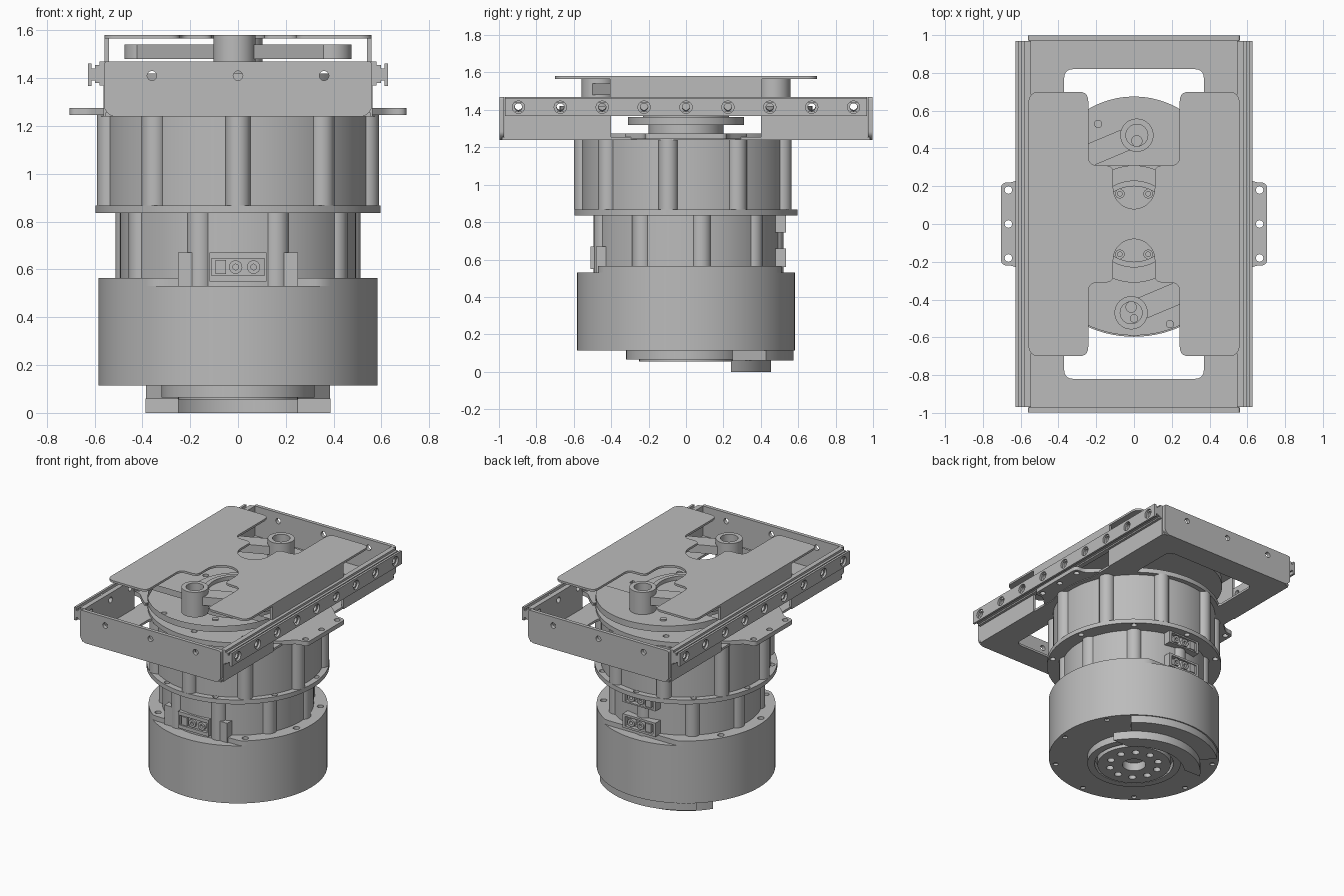
import bpy, bmesh
from math import sin, cos, pi, radians
from mathutils import Vector

cube = bpy.data.objects.get("Cube")
if cube:
    bpy.data.objects.remove(cube, do_unlink=True)

grey = bpy.data.materials.new("metal_grey")
grey.use_nodes = True
grey.diffuse_color = (0.5, 0.5, 0.5, 1)
grey.node_tree.nodes["Principled BSDF"].inputs["Base Color"].default_value = (0.5, 0.5, 0.5, 1)


# ---- outline helpers (2D point lists) ----
def circle(r, cx=0, cy=0, n=64):
    return [(cx + r * cos(2 * pi * i / n), cy + r * sin(2 * pi * i / n)) for i in range(n)]


def arc(r, a0, a1, cx=0, cy=0, n=24):
    steps = [radians(a0 + (a1 - a0) * i / n) for i in range(n + 1)]
    return [(cx + r * cos(a), cy + r * sin(a)) for a in steps]


def rect(x0, x1, y0, y1):
    return [(x0, y0), (x1, y0), (x1, y1), (x0, y1)]


def fillet(points, r, n=5):
    out = []
    for i, p in enumerate(points):
        p = Vector(p)
        a, b = Vector(points[i - 1]), Vector(points[(i + 1) % len(points)])
        s = p + (a - p).normalized() * min(r, (a - p).length * 0.48)
        e = p + (b - p).normalized() * min(r, (b - p).length * 0.48)
        for k in range(n + 1):
            t = k / n
            out.append(tuple(s * (1 - t) ** 2 + p * 2 * t * (1 - t) + e * t * t))
    return out


def clamp(points, x=(-9, 9), y=(-9, 9)):
    out = []
    for px, py in points:
        q = (min(max(px, x[0]), x[1]), min(max(py, y[0]), y[1]))
        if not out or q != out[-1]:
            out.append(q)
    return out


def hole_ring(r, count, size, start=-90):
    angles = [radians(start + 360 * i / count) for i in range(count)]
    return [circle(size, r * cos(a), r * sin(a), 16) for a in angles]


# ---- solid from outlines (first is the border, the rest are holes) ----
def plate(name, loops, lo, hi, axis="z"):
    curve = bpy.data.curves.new(name, "CURVE")
    curve.dimensions = "2D"
    curve.fill_mode = "BOTH"
    curve.extrude = (hi - lo) / 2
    for loop in loops:
        spline = curve.splines.new("POLY")
        spline.points.add(len(loop) - 1)
        for point, (a, b) in zip(spline.points, loop):
            point.co = (a, b, 0, 1)
        spline.use_cyclic_u = True
    temp = bpy.data.objects.new(name + "_curve", curve)
    bpy.context.collection.objects.link(temp)
    graph = bpy.context.evaluated_depsgraph_get()
    mesh = bpy.data.meshes.new_from_object(temp.evaluated_get(graph))
    bpy.data.objects.remove(temp, do_unlink=True)
    bm = bmesh.new()
    bm.from_mesh(mesh)
    for v in bm.verts:
        a, b, c = v.co.x, v.co.y, v.co.z + (lo + hi) / 2
        v.co = {"z": (a, b, c), "x": (c, a, b), "y": (a, c, b)}[axis]
    bmesh.ops.remove_doubles(bm, verts=bm.verts, dist=1e-5)
    bmesh.ops.recalc_face_normals(bm, faces=bm.faces)
    bm.to_mesh(mesh)
    bm.free()
    mesh.materials.clear()
    mesh.materials.append(grey)
    ob = bpy.data.objects.new(name, mesh)
    bpy.context.collection.objects.link(ob)
    bpy.ops.object.select_all(action="DESELECT")
    ob.select_set(True)
    bpy.context.view_layer.objects.active = ob
    bpy.ops.object.shade_smooth_by_angle(angle=radians(30))
    return ob


# ---- lower drum and its underside ----
plate("lower_drum", [circle(0.584, n=96)], 0.13, 0.53)
plate("drum_bottom", [circle(0.584, n=96)] + hole_ring(0.545, 9, 0.018), 0.115, 0.13)
plate("drum_rim", [clamp(circle(0.584, n=96), y=(-0.47, 0.51))] + hole_ring(0.54, 9, 0.022, -50)[:3]
      + hole_ring(0.54, 9, 0.022, 150)[:3], 0.53, 0.565)
plate("bottom_collar", [circle(0.32), circle(0.27)], 0.065, 0.115)
plate("output_flange", [circle(0.25), circle(0.08)] + hole_ring(0.17, 10, 0.026), 0.055, 0.115)
plate("stop_base", [arc(0.575, 48, 132) + arc(0.345, 134, 46)], 0.06, 0.115)
plate("stop_crescent", [arc(0.455, 32, 148) + arc(0.345, 136, 44)], 0, 0.06)

# ---- middle section with screw columns ----
plate("middle_core", [circle(0.495, n=96)], 0.53, 0.84)
for loop in hole_ring(0.465, 9, 0.055, -70):
    plate("middle_column", [loop], 0.53, 0.84)


# ---- connector sockets ----
def socket(name, z0, z1, side, face, width):
    y0, y1 = sorted((side * face, side * (face - 0.03)))
    b0, b1 = sorted((side * (face - 0.03), side * 0.4))
    mid = (z0 + z1) / 2
    frame = rect(-width, width, z0, z1)
    plate(name + "_frame", [frame, rect(-0.11, 0.11, mid - 0.035, mid + 0.035)], y0, y1, "y")
    plate(name + "_body", [frame], b0, b1, "y")
    for x in (-0.01, 0.065):
        plate(name + "_pin", [circle(0.028, x, mid, 16), circle(0.012, x, mid, 16)], y0, y1, "y")
    plate(name + "_key", [rect(-0.095, -0.05, mid - 0.03, mid + 0.03)], y0, y1, "y")


socket("front_socket", 0.55, 0.67, -1, 0.51, 0.12)
socket("back_low_socket", 0.56, 0.66, 1, 0.535, 0.13)
socket("back_high_socket", 0.745, 0.835, 1, 0.535, 0.13)
plate("front_pod", [rect(-0.25, 0.25, 0.53, 0.67)], -0.48, -0.38, "y")

# ---- upper section ----
plate("upper_flange", [circle(0.597, n=96)] + hole_ring(0.565, 9, 0.02, -70), 0.835, 0.867)
plate("upper_core", [circle(0.555, n=96)], 0.867, 1.245)
for loop in hole_ring(0.545, 9, 0.053):
    plate("upper_column", [loop], 0.867, 1.245)

# ---- mounting disc with side ears ----
plate("mount_disc", [circle(0.59, n=96)] + hole_ring(0.5, 9, 0.02), 1.24, 1.275)
for s in (-1, 1):
    ear = [(0.5, -0.34), (0.56, -0.29), (0.63, -0.22), (0.705, -0.22),
           (0.705, 0.22), (0.63, 0.22), (0.56, 0.29), (0.5, 0.34)]
    holes = [circle(0.02, s * 0.665, y, 16) for y in (-0.18, 0, 0.18)]
    plate("mount_ear", [fillet([(s * x, y) for x, y in ear], 0.035)] + holes, 1.245, 1.275)
plate("pivot_base", [circle(0.2)], 1.275, 1.32)
plate("pivot_disc", [circle(0.31)], 1.32, 1.363)
plate("pivot_ring", [circle(0.23), circle(0.2)], 1.363, 1.39)

# ---- sheet metal tray ----
windows = [fillet(rect(-0.37, 0.37, y - 0.185, y + 0.185), 0.05) for y in (-0.635, 0.635)]
plate("tray_floor", [rect(-0.555, 0.555, -0.985, 0.985)] + windows, 1.24, 1.256)
hole_y = [-0.896 + 0.224 * i for i in range(9)]
for s in (-1, 1):
    end = fillet([(-0.56, 1.27), (-0.53, 1.24), (0.53, 1.24), (0.56, 1.27), (0.56, 1.47), (-0.56, 1.47)], 0.015)
    holes = [circle(0.02, x, 1.41, 16) for x in (-0.36, 0, 0.36)]
    lo, hi = sorted((s * 0.972, s * 0.998))
    plate("tray_end", [end] + holes, lo, hi, "y")
    # side wall, open above the mounting ear
    wall = [(-0.97, 1.24), (-0.4, 1.24), (-0.4, 1.37), (0.4, 1.37),
            (0.4, 1.24), (0.97, 1.24), (0.97, 1.47), (-0.97, 1.47)]
    lo, hi = sorted((s * 0.545, s * 0.562))
    plate("tray_side", [wall] + [circle(0.02, y, 1.42, 16) for y in hole_y], lo, hi, "x")
    # slide rail: nested channels, drilled along their length
    for part, x0, x1, z0, z1, r in (("inner", 0.562, 0.58, 1.37, 1.47, 0.02),
                                    ("middle", 0.58, 0.598, 1.38, 1.455, 0.02),
                                    ("web", 0.598, 0.612, 1.39, 1.44, 0.02),
                                    ("outer", 0.612, 0.628, 1.367, 1.462, 0.033)):
        lo, hi = sorted((s * x0, s * x1))
        drill = [circle(min(r, (z1 - z0) * 0.45), y, (z0 + z1) / 2, 20) for y in hole_y]
        plate("rail_" + part, [rect(-0.968, 0.968, z0, z1)] + drill, lo, hi, "x")

# ---- pivots, dishes and swing arms, one at each end ----
for s in (-1, 1):
    dish = clamp(circle(0.475, 0, 0.2), y=(0.31, 9))
    plate("dish", [[(s * x, s * y) for x, y in dish]], 1.375, 1.42)
    hx, hy = s * 0.015, s * 0.47
    plate("pivot_tube", [circle(0.088, hx, hy, 40), circle(0.058, hx, hy, 40)], 1.4, 1.58)
    plate("pivot_bolt", [circle(0.03, hx, hy - s * 0.03, 20)], 1.4, 1.47)
    arm = arc(0.085, -113, 67, 0.015, 0.47) + arc(0.085, 67, 247, -0.39, 0.3)
    bore = circle(0.058, hx, hy, 40)
    plate("swing_arm", [[(s * x, s * y) for x, y in arm], bore], 1.48, 1.54)
    for x in (-0.075, 0.075):
        plate("disc_screw", [circle(0.025, x, s * 0.16, 16), circle(0.012, x, s * 0.16, 16)], 1.363, 1.38)
    plate("floor_screw", [circle(0.022, -s * 0.19, s * 0.53, 16)], 1.42, 1.43)

# ---- top cover with two keyhole notches ----
half = fillet([(0.558, 0.7), (0.242, 0.7), (0.242, 0.31), (0.11, 0.31), (0.11, 0.24)], 0.05)[6:-6]
notch = half + arc(0.11, 0, -180, 0, 0.19) + [(-x, y) for x, y in reversed(half)]
corner = arc(0.05, 0, 90, 0.508, 0.65, 6)
back = corner + notch + [(-x, y) for x, y in reversed(corner)]
plate("top_cover", [back + [(-x, -y) for x, y in back]], 1.565, 1.58)
for s in (-1, 1):
    lo, hi = sorted((s * 0.54, s * 0.558))
    plate("cover_flange", [rect(-0.405, 0.405, 1.38, 1.57)], lo, hi, "x")
